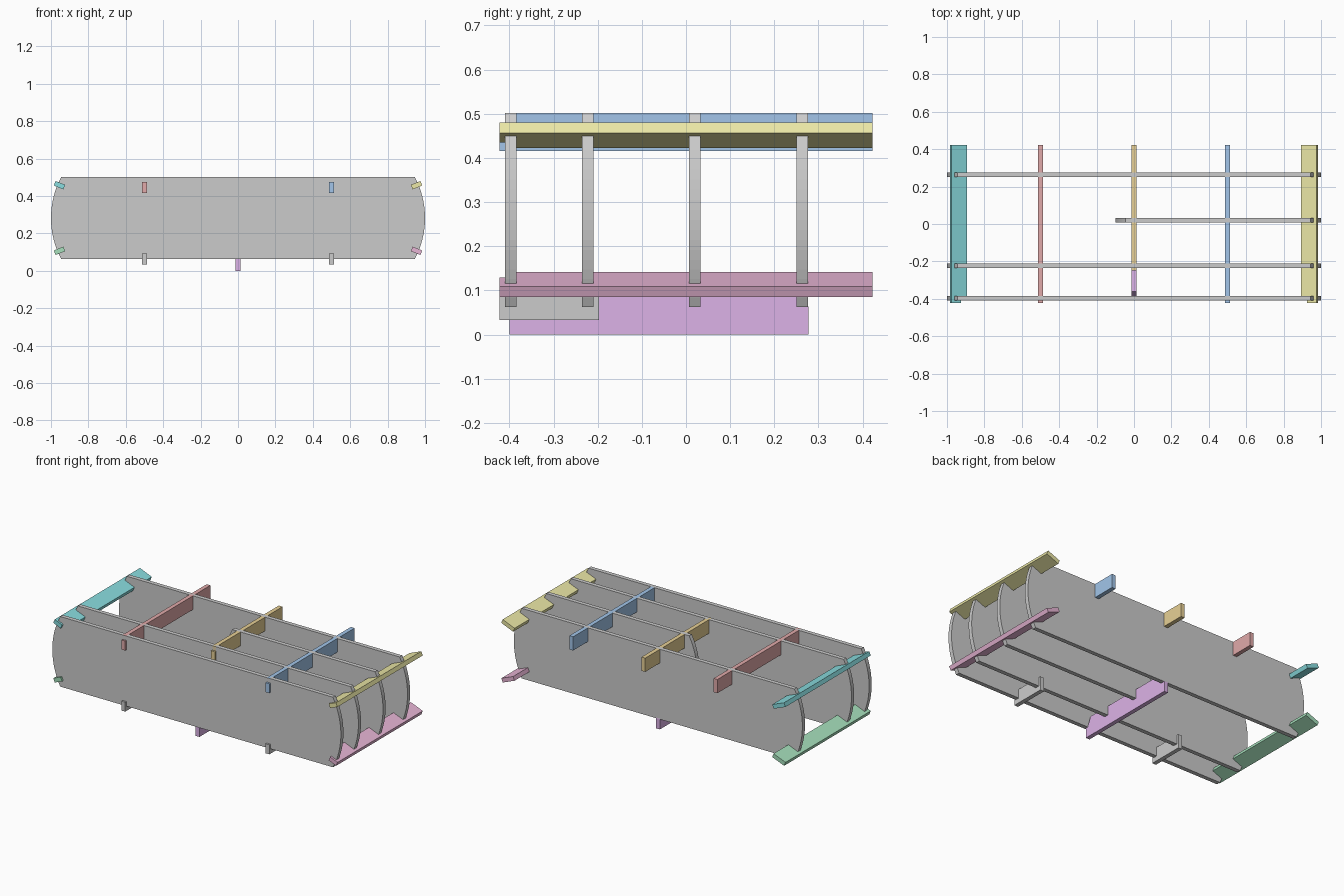
import bpy, bmesh, math
from mathutils import Matrix, Vector

if "Cube" in bpy.data.objects:
    bpy.data.objects.remove(bpy.data.objects["Cube"])

T = 0.026  # board thickness


def prism(name, pts, to3d, depth, color=None):
    """Extrude a 2D outline, centred, along `depth`; to3d maps (u, v) to space."""
    bm = bmesh.new()
    half = Vector(depth) / 2
    verts = [bm.verts.new(Vector(to3d(u, v)) - half) for u, v in pts]
    face = bm.faces.new(verts)
    res = bmesh.ops.extrude_face_region(bm, geom=[face])
    moved = [g for g in res["geom"] if isinstance(g, bmesh.types.BMVert)]
    bmesh.ops.translate(bm, verts=moved, vec=Vector(depth))
    bmesh.ops.recalc_face_normals(bm, faces=bm.faces[:])
    mesh = bpy.data.meshes.new(name)
    bm.to_mesh(mesh)
    bm.free()
    ob = bpy.data.objects.new(name, mesh)
    bpy.context.collection.objects.link(ob)
    if color:
        mat = bpy.data.materials.new(name + "_paint")
        mat.diffuse_color = (*color, 1)
        mat.use_nodes = True
        mat.node_tree.nodes["Principled BSDF"].inputs["Base Color"].default_value = mat.diffuse_color
        mesh.materials.append(mat)
    return ob


# long upright panels with bowed ends
Z0, Z1 = 0.063, 0.502
MID, HALF, BULGE = (Z0 + Z1) / 2, (Z1 - Z0) / 2, 0.055
R = (HALF ** 2 + BULGE ** 2) / (2 * BULGE)
ANG = math.asin(HALF / R)


def panel(name, y, left):
    arc = [(R * math.cos(a) - R, MID + R * math.sin(a))
           for a in (ANG * (i / 10 - 1) for i in range(21))]
    pts = [(1 + dx, z) for dx, z in arc]
    pts += [(left - dx, z) for dx, z in reversed(arc)]
    prism(name, pts, lambda u, v: (u, y, v), (0, T, 0))


panel("front_panel", -0.397, -1)
panel("second_panel", -0.223, -1)
panel("half_panel", 0.02, -0.10)
panel("back_panel", 0.263, -1)


# upright cross slats, outlined in the side plane
def slat(name, x, pts, color=None):
    prism(name, pts, lambda u, v: (x, u, v), (T, 0, 0), color)


def stepped(y0, y1, z0, z1):
    """Outline with a lower tab at the front end."""
    return [(y0, z0), (y1, z0), (y1, z1), (y0 + 0.012, z1),
            (y0 + 0.012, z0 + 0.059), (y0, z0 + 0.059)]


slat("top_slat_left", -0.5, stepped(-0.422, 0.422, 0.416, 0.502), (0.75, 0.40, 0.40))
slat("top_slat_middle", 0, stepped(-0.248, 0.422, 0.416, 0.502), (0.80, 0.63, 0.30))
slat("top_slat_right", 0.5, stepped(-0.422, 0.422, 0.416, 0.502), (0.36, 0.56, 0.82))

# short feet and long central keel
for side, x in (("left", -0.5), ("right", 0.5)):
    slat("foot_" + side, x, stepped(-0.422, -0.197, 0.033, 0.119))
slat("keel", 0, [(-0.4, 0), (0.277, 0), (0.277, 0.063), (0.26, 0.12),
                 (-0.36, 0.12), (-0.384, 0.063), (-0.4, 0.063)],
     (0.72, 0.45, 0.80))

# tilted corner rails, narrower at the front tip
TILT = math.radians(22)
W = 0.0888
RAIL = [(-W / 2, -0.41), (-W / 2, 0.422), (W / 2, 0.422), (W / 2, -0.422),
        (W / 2 - 0.055, -0.422), (W / 2 - 0.055, -0.41)]


def rail(name, sx, sz, color):
    d = Vector((sx * math.cos(TILT), 0, sz * math.sin(TILT)))   # outward
    n = Vector((-d.z, 0, d.x))
    c = Vector((sx * 0.939, 0, MID + sz * 0.169))
    prism(name, RAIL, lambda u, v: c + d * u + Vector((0, v, 0)), n * T, color)


rail("top_rail_left", -1, 1, (0.25, 0.72, 0.74))
rail("top_rail_right", 1, 1, (0.83, 0.80, 0.38))
rail("bottom_rail_left", -1, -1, (0.38, 0.74, 0.50))
rail("bottom_rail_right", 1, -1, (0.80, 0.46, 0.66))
